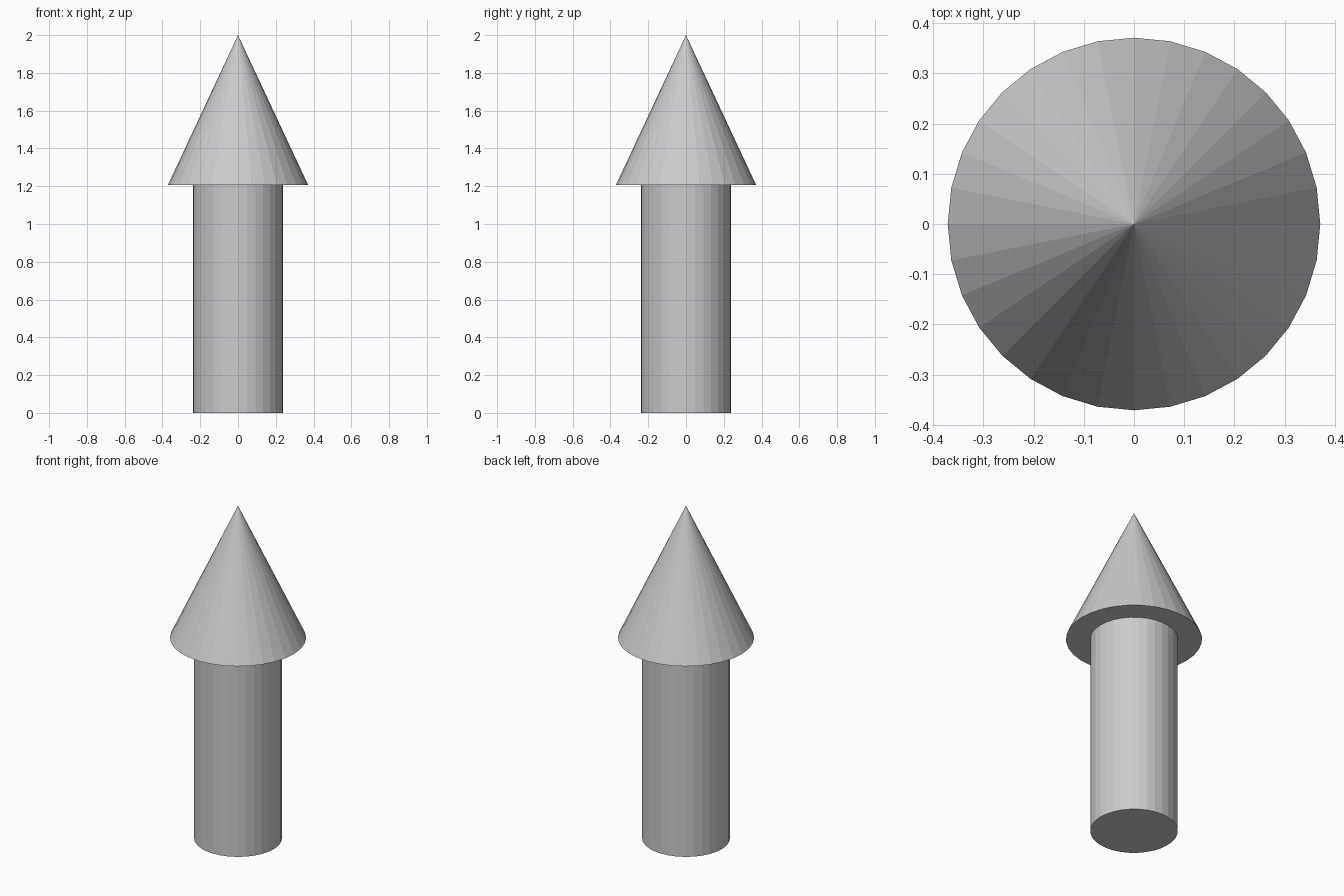
import bpy

if "Cube" in bpy.data.objects:
    bpy.data.objects.remove(bpy.data.objects["Cube"])

SIDES = 32
SHAFT_RADIUS = 0.239
HEAD_RADIUS = 0.371
HEAD_BASE = 1.207
TOP = 2.0

# Cylindrical shaft
bpy.ops.mesh.primitive_cylinder_add(
    vertices=SIDES, radius=SHAFT_RADIUS, depth=HEAD_BASE,
    location=(0, 0, HEAD_BASE / 2))
bpy.context.object.name = "shaft"

# Conical head
bpy.ops.mesh.primitive_cone_add(
    vertices=SIDES, radius1=HEAD_RADIUS, radius2=0, depth=TOP - HEAD_BASE,
    location=(0, 0, (TOP + HEAD_BASE) / 2))
bpy.context.object.name = "cone_head"
